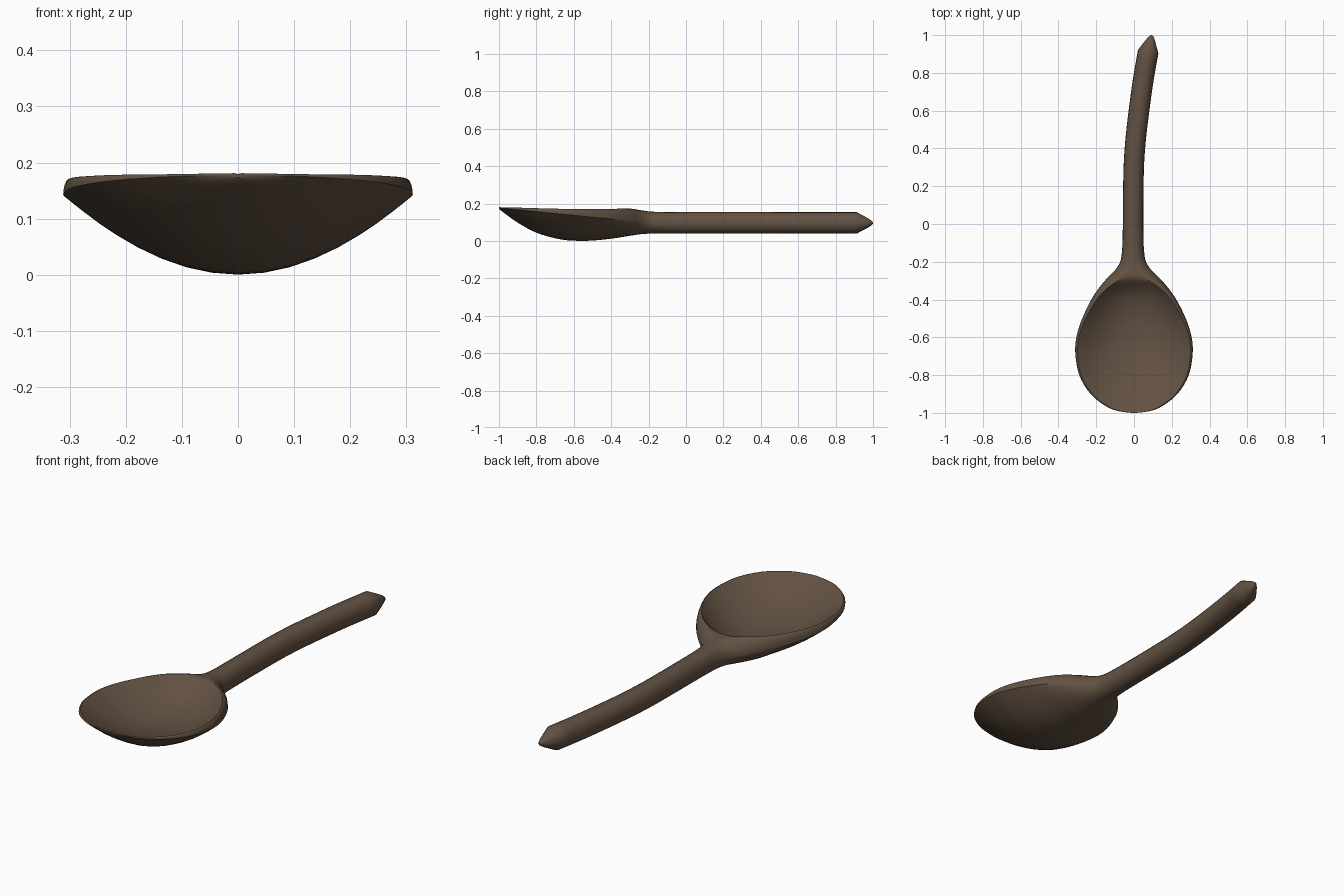
import bpy, bmesh, math
from mathutils import Vector

if "Cube" in bpy.data.objects:
    bpy.data.objects.remove(bpy.data.objects["Cube"])

wood = bpy.data.materials.new("dark brown wood")
wood.diffuse_color = (0.123, 0.083, 0.055, 1)
wood.use_nodes = True
wood.node_tree.nodes["Principled BSDF"].inputs["Base Color"].default_value = wood.diffuse_color

# Bowl stations: y, half width, cavity half width, underside z, rim z, cavity floor z
BOWL = [
    (-1.000, 0.012, 0.006, 0.173, 0.181, 0.180),
    (-0.990, 0.085, 0.074, 0.163, 0.180, 0.175),
    (-0.965, 0.148, 0.138, 0.144, 0.179, 0.163),
    (-0.900, 0.230, 0.220, 0.098, 0.178, 0.130),
    (-0.800, 0.290, 0.280, 0.044, 0.175, 0.090),
    (-0.680, 0.311, 0.299, 0.010, 0.172, 0.064),
    (-0.590, 0.303, 0.289, 0.001, 0.171, 0.058),
    (-0.500, 0.274, 0.256, 0.002, 0.170, 0.064),
    (-0.400, 0.225, 0.196, 0.012, 0.171, 0.088),
    (-0.340, 0.184, 0.140, 0.021, 0.173, 0.122),
    (-0.290, 0.142, 0.070, 0.029, 0.172, 0.165),
    (-0.240, 0.093, 0.015, 0.036, 0.164, 0.164),
    (-0.190, 0.065, 0.005, 0.039, 0.157, 0.157),
    (-0.110, 0.056, 0.005, 0.039, 0.154, 0.154),
]
# Handle centre line: y, x
HANDLE = [(0.0, -0.005), (0.28, -0.002), (0.45, 0.009), (0.62, 0.029), (0.77, 0.050), (0.912, 0.075)]
# Pointed end: y, x, radius
END = [(0.975, 0.086, 0.024), (0.994, 0.091, 0.011), (1.0, 0.0915, 0.003)]


def section(y, w, wi, zb, zt, zi, zm, p, cx=0.0, skew=0.0):
    """Closed cross-section: belly, rounded rims and cavity floor."""
    pts = []
    for i in range(20):                                   # belly, left to right
        a = -math.pi / 2 + math.pi * i / 20
        pts.append((w * math.sin(a), zm - (zm - zb) * max(math.cos(a), 0) ** p))
    for i in range(5):                                    # right rim
        a = math.pi / 2 * i / 5
        pts.append((wi + (w - wi) * math.cos(a), zm + (zt - zm) * math.sin(a)))
    for i in range(17):                                   # cavity floor
        t = 1 - 2 * i / 16
        pts.append((wi * t, zt - (zt - zi) * (1 - abs(t) ** 2.1)))
    for i in range(4, 0, -1):                             # left rim
        a = math.pi / 2 * i / 5
        pts.append((-wi - (w - wi) * math.cos(a), zm + (zt - zm) * math.sin(a)))
    return [Vector((cx + x, y - skew * x, z)) for x, z in pts]


def spline(rows, steps):
    """Catmull-Rom refinement of the stations."""
    out = []
    for i in range(len(rows) - 1):
        q = [rows[max(0, min(len(rows) - 1, i + k))] for k in (-1, 0, 1, 2)]
        for s in range(steps):
            t = s / steps
            out.append([0.5 * (2 * b + (c - a) * t + (2 * a - 5 * b + 4 * c - d) * t * t
                               + (3 * b - a - 3 * c + d) * t ** 3) for a, b, c, d in zip(*q)])
    return out + [list(rows[-1])]


rings = []
# Bowl and neck
for y, w, wi, zb, zt, zi in spline(BOWL, 4):
    zm = max(zb + 0.002, 0.177 - 0.1 * max(0, y + 1))
    k = min(1, max(0, (y + 0.45) / 0.26))
    rings.append(section(y, w, wi, zb, zt, zi, max(zm, 0.096), 2.05 - 1.05 * k, -0.005 * k))
# Curved round handle
for y, x in spline(HANDLE, 3):
    skew = 0.17 * min(1, max(0, (y - 0.2) / 0.5))
    rings.append(section(y, 0.054, 0.005, 0.039, 0.154, 0.154, 0.096, 1, x, skew))
# Pointed end
for y, x, r in END:
    rings.append(section(y, r, r * 0.1, 0.096 - r, 0.096 + r, 0.096 + r, 0.096, 1, x))

bm = bmesh.new()
loops = [[bm.verts.new(p) for p in ring] for ring in rings]
n = len(loops[0])
for a, b in zip(loops, loops[1:]):
    for i in range(n):
        j = (i + 1) % n
        bm.faces.new((a[i], a[j], b[j], b[i]))
bm.faces.new(loops[0])
bm.faces.new(loops[-1])
bmesh.ops.recalc_face_normals(bm, faces=bm.faces)

mesh = bpy.data.meshes.new("spoon")
bm.to_mesh(mesh)
bm.free()
mesh.materials.append(wood)
spoon = bpy.data.objects.new("spoon", mesh)
bpy.context.collection.objects.link(spoon)
bpy.context.view_layer.objects.active = spoon
spoon.select_set(True)
bpy.ops.object.shade_smooth_by_angle(angle=math.radians(32))
